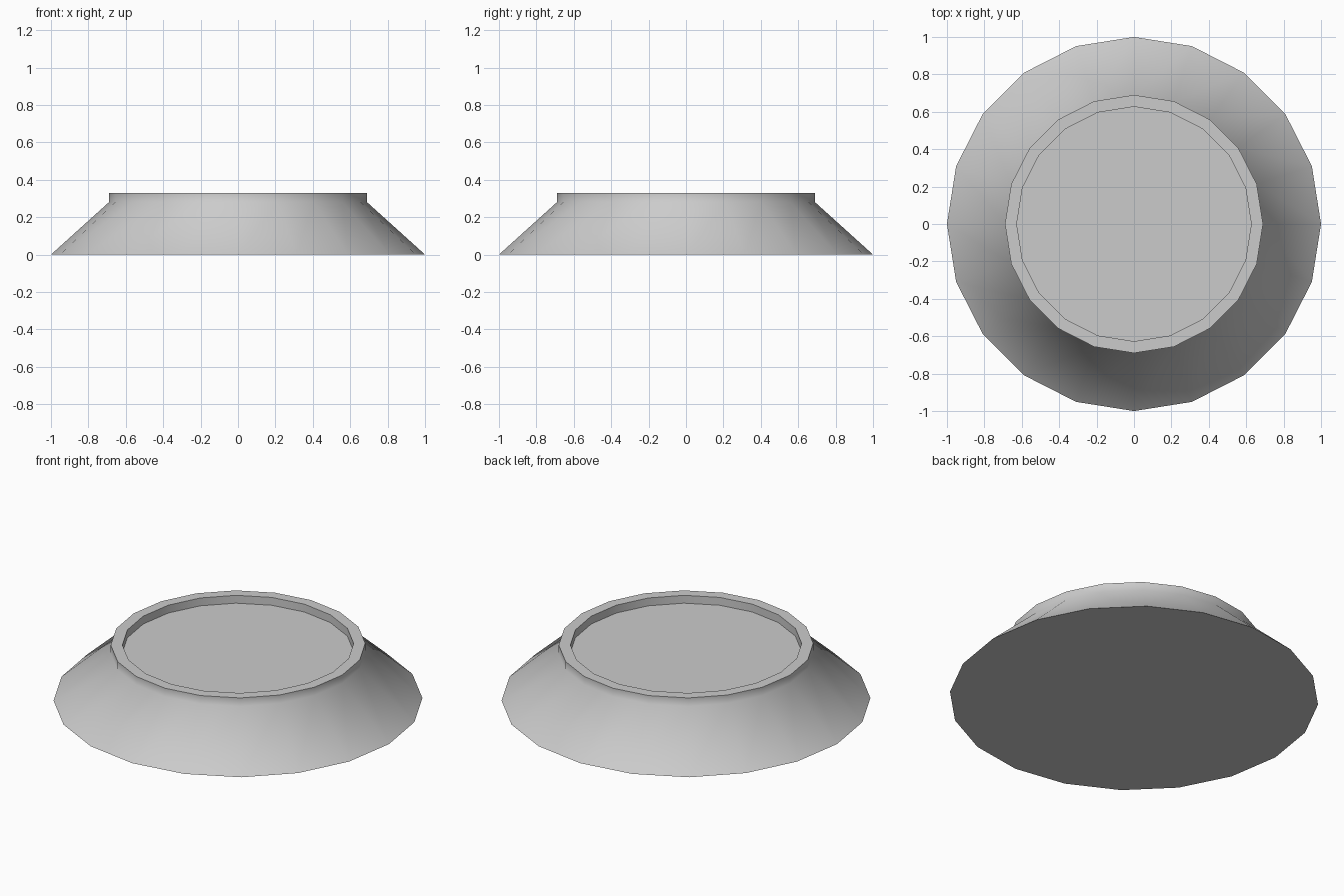
import bpy, bmesh, math

if "Cube" in bpy.data.objects:
    bpy.data.objects.remove(bpy.data.objects["Cube"])

SIDES = 20

# Profile from the base edge up over the rim and down to the recessed floor
PROFILE = [(1.0, 0.0), (0.69, 0.28), (0.69, 0.33), (0.627, 0.33), (0.627, 0.283)]


def lathe(name, profile, sides):
    bm = bmesh.new()
    rings = []
    for r, z in profile:
        rings.append([bm.verts.new((r * math.cos(2 * math.pi * i / sides),
                                    r * math.sin(2 * math.pi * i / sides), z))
                      for i in range(sides)])
    for low, high in zip(rings, rings[1:]):
        for i in range(sides):
            j = (i + 1) % sides
            bm.faces.new((low[i], low[j], high[j], high[i]))
    # Flat underside and recessed floor
    bm.faces.new(rings[0][::-1])
    bm.faces.new(rings[-1])
    mesh = bpy.data.meshes.new(name)
    bm.to_mesh(mesh)
    bm.free()
    obj = bpy.data.objects.new(name, mesh)
    bpy.context.collection.objects.link(obj)
    return obj


# Sloped round base with a raised rim
base = lathe("round_base", PROFILE, SIDES)
bpy.context.view_layer.objects.active = base
base.select_set(True)
bpy.ops.object.shade_smooth_by_angle(angle=math.radians(60))
